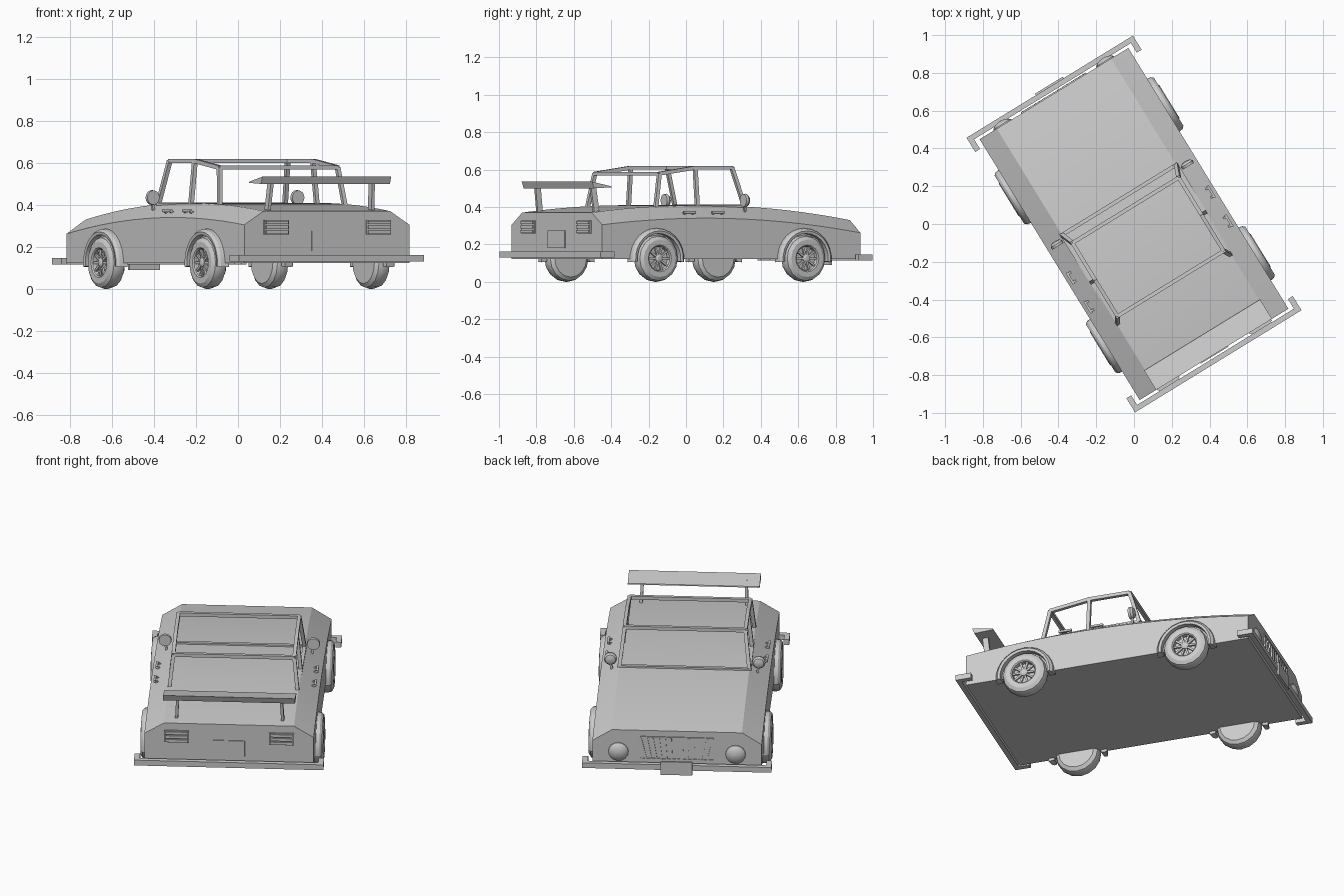
import bpy, bmesh, math
from mathutils import Vector

if "Cube" in bpy.data.objects:
    bpy.data.objects.remove(bpy.data.objects["Cube"])

TURN = math.atan2(0.54, 0.88)   # the car stands turned on the ground


def loft(bm, rings, caps=True):
    """Bridge closed rings of points, with end caps."""
    vs = [[bm.verts.new(p) for p in r] for r in rings]
    n = len(rings[0])
    for a, b in zip(vs, vs[1:]):
        for i in range(n):
            j = (i + 1) % n
            bm.faces.new((a[i], a[j], b[j], b[i]))
    if caps:
        bm.faces.new(vs[0])
        bm.faces.new(vs[-1][::-1])


def box(bm, x0, x1, y0, y1, z0, z1):
    loft(bm, [[(x0, y0, z), (x1, y0, z), (x1, y1, z), (x0, y1, z)] for z in (z0, z1)])


def beam(bm, p, q, w, d=None):
    """Square bar from p to q."""
    p, q = Vector(p), Vector(q)
    d = d or w
    t = (q - p).normalized()
    ref = Vector((0, 0, 1)) if abs(t.z) < 0.7 else Vector((0, 1, 0))
    a = t.cross(ref).normalized()
    b = a.cross(t)
    loft(bm, [[c + a * w / 2 * i + b * d / 2 * j for i, j in ((-1, -1), (1, -1), (1, 1), (-1, 1))]
              for c in (p, q)])


def lathe(bm, centre, axis, profile, n=16):
    """Turn (offset, radius) pairs around the x or y axis."""
    c = Vector(centre)
    rings = []
    for o, r in profile:
        ring = []
        for i in range(n):
            t = 2 * math.pi * i / n
            u, w = r * math.cos(t), r * math.sin(t)
            ring.append(c + (Vector((o, u, w)) if axis == 'x' else Vector((u, o, w))))
        rings.append(ring)
    loft(bm, rings)


def finish(name, bm, smooth=False):
    bmesh.ops.recalc_face_normals(bm, faces=bm.faces)
    me = bpy.data.meshes.new(name)
    bm.to_mesh(me)
    bm.free()
    ob = bpy.data.objects.new(name, me)
    bpy.context.collection.objects.link(ob)
    ob.rotation_euler.z = TURN
    if smooth:
        bpy.ops.object.select_all(action='DESELECT')
        ob.select_set(True)
        bpy.context.view_layer.objects.active = ob
        bpy.ops.object.shade_smooth_by_angle(angle=math.radians(30))


# body shell: wedge-shoulder section swept along its length
def top_z(t): return 0.408 - 0.02 * t - 0.058 * t * t
def crease_z(t): return 0.338 - 0.0215 * t - 0.0545 * t * t


bm = bmesh.new()
rings = []
for i in range(17):
    t = -1 + i / 8
    y, zt, zc = 0.81 * t, top_z(t), crease_z(t)
    rings.append([(-0.462, y, 0.122), (0.462, y, 0.122), (0.462, y, zc),
                  (0.355, y, zt), (-0.355, y, zt), (-0.462, y, zc)])
loft(bm, rings)
finish("body", bm, True)

# open cabin frame
bm = bmesh.new()
for s in (-1, 1):
    a0, a1 = (0.355 * s, 0.15, 0.40), (0.33 * s, 0.085, 0.61)
    b0, b1 = (0.352 * s, -0.145, 0.40), (0.33 * s, -0.145, 0.61)
    c0, c1 = (0.35 * s, -0.405, 0.39), (0.33 * s, -0.37, 0.578)
    for p, q in ((a0, a1), (b0, b1), (c0, c1), (a1, b1), (b1, c1), (a0, b0), (b0, c0)):
        beam(bm, p, q, 0.02)
for y, z, x in ((0.085, 0.61, 0.33), (-0.37, 0.578, 0.33), (0.15, 0.402, 0.355), (-0.405, 0.392, 0.35)):
    beam(bm, (-x, y, z), (x, y, z), 0.02)
finish("cabin_frame", bm)

# wheels and arches
for end, y in (("front", 0.455), ("rear", -0.47)):
    for side, s in (("left", -1), ("right", 1)):
        c = Vector((0.457 * s, y, 0.125))
        bm = bmesh.new()
        lathe(bm, c, 'x', [(o * s, r) for o, r in (
            (-0.044, 0.07), (-0.044, 0.1), (-0.03, 0.119), (-0.012, 0.125), (0.012, 0.125),
            (0.03, 0.119), (0.042, 0.1), (0.042, 0.072), (0.036, 0.066), (0.014, 0.063))])
        finish(f"{end}_{side}_tyre", bm, True)

        bm = bmesh.new()
        lathe(bm, c, 'x', [(0.012 * s, 0.022), (0.034 * s, 0.022), (0.04 * s, 0.012)], 12)
        for k in range(10):
            t = math.tau * k / 10
            d = Vector((0, math.cos(t), math.sin(t)))
            o = Vector((0.026 * s, 0, 0))
            beam(bm, c + o + d * 0.018, c + o + d * 0.066, 0.011)
        finish(f"{end}_{side}_rim", bm)

        bm = bmesh.new()
        rings = []
        for k in range(15):
            t = math.radians(-6 + 192 * k / 14)
            rings.append([(x * s, y + r * math.cos(t), 0.122 + r * math.sin(t))
                          for x, r in ((0.44, 0.134), (0.492, 0.136), (0.495, 0.15), (0.482, 0.162), (0.44, 0.168))])
        loft(bm, rings)
        finish(f"{end}_{side}_arch", bm, True)

# bumpers with returned ends
for name, s, z0, z1 in (("front_bumper", 1, 0.115, 0.146), ("rear_bumper", -1, 0.13, 0.162)):
    outline = [(-0.517, 0.765), (-0.517, 0.853), (0.517, 0.853), (0.517, 0.765),
               (0.487, 0.765), (0.487, 0.825), (-0.487, 0.825), (-0.487, 0.765)]
    bm = bmesh.new()
    loft(bm, [[(x, y * s, z) for x, y in outline] for z in (z0, z1)])
    finish(name, bm)

# blank plates
bm = bmesh.new()
box(bm, -0.086, 0.086, 0.85, 0.862, 0.09, 0.168)
finish("front_plate", bm)
bm = bmesh.new()
box(bm, -0.086, 0.086, -0.815, -0.808, 0.18, 0.275)
finish("rear_plate", bm)

# grille bars
bm = bmesh.new()
for k in range(-6, 7):
    beam(bm, (0.028 * k, 0.811, 0.16), (0.033 * k, 0.811, 0.29), 0.008, 0.012)
for z in (0.16, 0.29):
    box(bm, -0.2, 0.2, 0.808, 0.816, z - 0.005, z + 0.005)
finish("grille", bm)

for side, s in (("left", -1), ("right", 1)):
    # domed headlight
    bm = bmesh.new()
    lathe(bm, (0.32 * s, 0.805, 0.2), 'y', [(0, 0.056), (0.01, 0.054), (0.02, 0.042), (0.027, 0.024), (0.03, 0.004)])
    finish(f"{side}_headlight", bm, True)

    # ribbed tail light
    bm = bmesh.new()
    x = 0.286 * s
    box(bm, x - 0.068, x + 0.068, -0.818, -0.8, 0.258, 0.328)
    for z in (0.27, 0.293, 0.316):
        box(bm, x - 0.062, x + 0.062, -0.826, -0.816, z - 0.008, z + 0.008)
    finish(f"{side}_tail_light", bm)

    # door handles
    bm = bmesh.new()
    for y in (-0.068, -0.248):
        box(bm, 0.432 * s, 0.444 * s, y - 0.037, y + 0.037, 0.366, 0.378)
        for dy in (-0.026, 0.026):
            beam(bm, (0.438 * s, y + dy, 0.37), (0.415 * s, y + dy, 0.36), 0.011)
    finish(f"{side}_door_handles", bm)

    # door mirror on a stalk
    bm = bmesh.new()
    m = (0.405 * s, 0.12, 0.435)
    lathe(bm, m, 'y', [(-0.01, 0.034), (0.004, 0.036), (0.016, 0.028), (0.022, 0.01)])
    beam(bm, (0.405 * s, 0.124, 0.41), (0.395 * s, 0.124, 0.37), 0.012)
    finish(f"{side}_mirror", bm, True)

    # wing strut
    bm = bmesh.new()
    beam(bm, (0.29 * s, -0.74, 0.365), (0.282 * s, -0.76, 0.52), 0.016, 0.032)
    finish(f"{side}_wing_strut", bm)

# rear wing
bm = bmesh.new()
loft(bm, [[(x, -0.688, 0.505), (x, -0.69, 0.511), (x, -0.81, 0.535), (x, -0.797, 0.5)] for x in (-0.36, 0.36)])
finish("rear_wing", bm)
